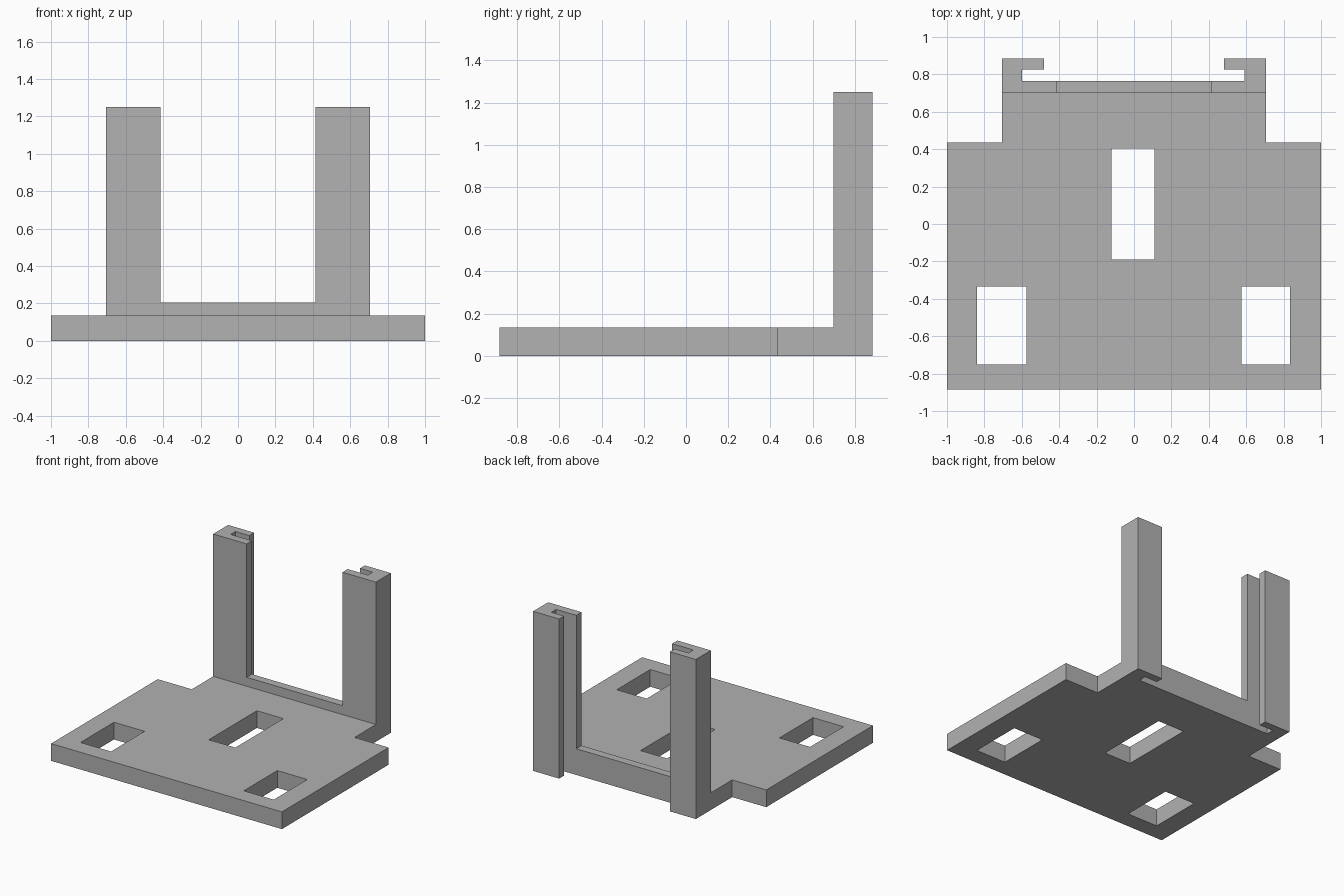
import bpy
import bmesh

cube = bpy.data.objects.get("Cube")
if cube:
    bpy.data.objects.remove(cube, do_unlink=True)

GREY = (0.445, 0.445, 0.445, 1)
mat = bpy.data.materials.new("plain grey")
mat.use_nodes = True
mat.diffuse_color = GREY
mat.node_tree.nodes["Principled BSDF"].inputs["Base Color"].default_value = GREY


def prism(name, outline, z0, z1):
    """Extrude a flat outline from z0 to z1."""
    bm = bmesh.new()
    face = bm.faces.new([bm.verts.new((x, y, z0)) for x, y in outline])
    top = bmesh.ops.extrude_face_region(bm, geom=[face])["geom"]
    verts = [v for v in top if isinstance(v, bmesh.types.BMVert)]
    bmesh.ops.translate(bm, verts=verts, vec=(0, 0, z1 - z0))
    bmesh.ops.recalc_face_normals(bm, faces=bm.faces)
    mesh = bpy.data.meshes.new(name)
    bm.to_mesh(mesh)
    bm.free()
    mesh.materials.append(mat)
    obj = bpy.data.objects.new(name, mesh)
    bpy.context.collection.objects.link(obj)
    return obj


def rect(x0, x1, y0, y1):
    return [(x0, y0), (x1, y0), (x1, y1), (x0, y1)]


THICK, HEIGHT = 0.135, 1.25
FRONT, SHOULDER, SILL, BACK = -0.885, 0.435, 0.70, 0.885
SLOT_FRONT, SLOT_BACK = 0.765, 0.825
POST_OUT, POST_IN = 0.705, 0.415

# Base plate with a narrower rear tab
half = [(1, FRONT), (1, SHOULDER), (POST_OUT, SHOULDER), (POST_OUT, SILL)]
base = prism("base_plate", half + [(-x, y) for x, y in reversed(half)], 0, THICK)

# Rectangular openings through the plate
openings = {
    "center_opening": rect(-0.12, 0.11, -0.19, 0.405),
    "left_opening": rect(0.575, 0.835, -0.75, -0.335),
    "right_opening": rect(-0.84, -0.575, -0.75, -0.335),
}
for name, outline in openings.items():
    cutter = prism(name + "_cutter", outline, -0.1, THICK + 0.1)
    cutter.hide_render = True
    cutter.hide_viewport = True
    cutter.display_type = 'WIRE'
    mod = base.modifiers.new(name, 'BOOLEAN')
    mod.operation = 'DIFFERENCE'
    mod.solver = 'EXACT'
    mod.object = cutter

# Apply the cuts and drop the cutters
bpy.context.view_layer.update()
graph = bpy.context.evaluated_depsgraph_get()
cut_mesh = bpy.data.meshes.new_from_object(base.evaluated_get(graph))
base.modifiers.clear()
base.data = cut_mesh
for name in openings:
    bpy.data.objects.remove(bpy.data.objects[name + "_cutter"], do_unlink=True)

# Low sill between the posts
prism("rear_sill", rect(-POST_IN, POST_IN, SILL, SLOT_FRONT), 0, 0.205)

# Slotted upright posts, open toward the middle
for side, sign, slot in (("left", 1, 0.59), ("right", -1, 0.60)):
    channel = [(POST_IN, SILL), (POST_OUT, SILL), (POST_OUT, BACK), (0.48, BACK),
               (0.48, SLOT_BACK), (slot, SLOT_BACK), (slot, SLOT_FRONT), (POST_IN, SLOT_FRONT)]
    prism(side + "_post", [(sign * x, y) for x, y in channel], 0, HEIGHT)
